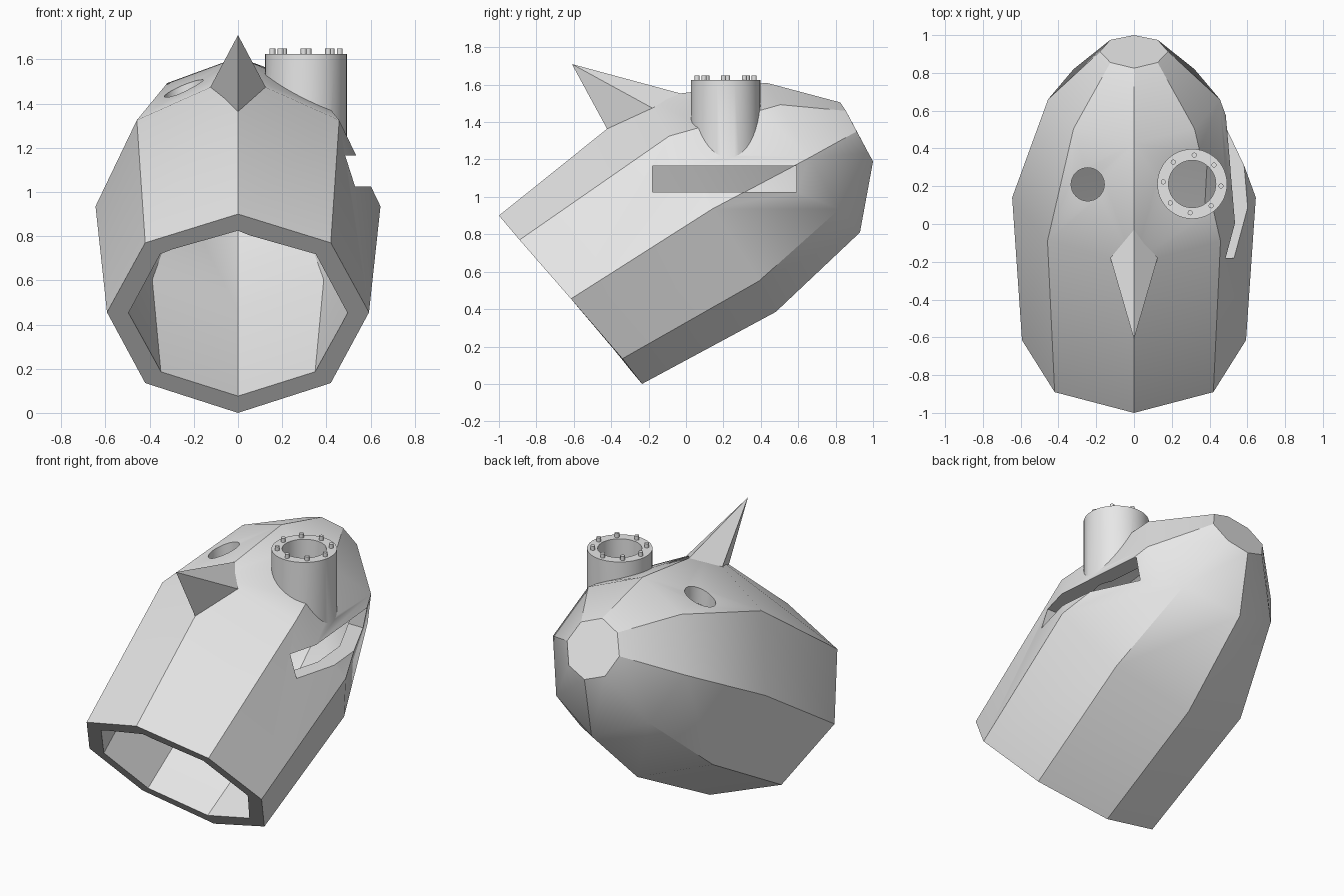
import bpy, bmesh, math
from mathutils import Vector

if "Cube" in bpy.data.objects:
    bpy.data.objects.remove(bpy.data.objects["Cube"])

grey = bpy.data.materials.new("light_grey")
grey.diffuse_color = (0.8, 0.8, 0.8, 1)
grey.use_nodes = True
grey.node_tree.nodes["Principled BSDF"].inputs["Base Color"].default_value = grey.diffuse_color

# Half cross-sections from top centre to bottom centre, mouth to rear
RINGS = [
    [(0, -1, .9), (.42, -.89, .77), (.593, -.615, .455), (.42, -.34, .135), (0, -.235, 0)],
    [(0, -.215, 1.53), (.458, -.09, 1.325), (.645, .14, .935), (.458, .39, .55), (0, .48, .385)],
    [(0, .43, 1.61), (.32, .505, 1.493), (.455, .66, 1.21), (.32, .82, .935), (0, .93, .81)],
    [(0, .825, 1.505), (.125, .855, 1.46), (.18, .913, 1.35), (.125, .975, 1.235), (0, 1, 1.19)],
]
WALL = 0.09


def finish(name, bm):
    bmesh.ops.recalc_face_normals(bm, faces=bm.faces[:])
    mesh = bpy.data.meshes.new(name)
    bm.to_mesh(mesh)
    bm.free()
    mesh.materials.append(grey)
    ob = bpy.data.objects.new(name, mesh)
    bpy.context.collection.objects.link(ob)
    return ob


def hull(name, inset=0):
    bm = bmesh.new()
    loops = []
    for half in RINGS:
        pts = half + [(-x, y, z) for x, y, z in half[3:0:-1]]
        loops.append([bm.verts.new(p) for p in pts])
    for a, b in zip(loops, loops[1:]):
        for i in range(8):
            j = (i + 1) % 8
            bm.faces.new((a[i], a[j], b[j], b[i]))
    bm.faces.new(loops[-1])
    bmesh.ops.recalc_face_normals(bm, faces=bm.faces[:])
    bm.normal_update()
    if inset:
        # shrink to the cavity, sending the open end out past the mouth
        centre = sum((v.co for v in loops[2]), Vector()) / 8
        sign = 1 if (loops[2][0].co - centre).dot(loops[2][0].normal) > 0 else -1
        moves = [(v, v.normal * inset * v.calc_shell_factor() * sign) for v in bm.verts]
        for v, d in moves:
            v.co -= d
        for a, b in zip(loops[0], loops[1]):
            a.co += (a.co - b.co) * 0.15
    bm.faces.new(loops[0])
    return finish(name, bm)


def cylinder(name, x, y, r, z0, z1, sides):
    bm = bmesh.new()
    bmesh.ops.create_cone(bm, cap_ends=True, segments=sides, radius1=r, radius2=r, depth=z1 - z0)
    bmesh.ops.translate(bm, verts=bm.verts[:], vec=(x, y, (z0 + z1) / 2))
    return finish(name, bm)


def slot_box(name):
    bm = bmesh.new()
    bmesh.ops.create_cube(bm, size=1)
    bmesh.ops.scale(bm, verts=bm.verts[:], vec=(.6, .77, .14))
    bmesh.ops.translate(bm, verts=bm.verts[:], vec=(.6, .205, 1.095))
    return finish(name, bm)


def combine(target, tool, operation):
    mod = target.modifiers.new(operation, 'BOOLEAN')
    mod.operation = operation
    mod.solver = 'EXACT'
    mod.object = tool
    bpy.context.view_layer.update()
    bpy.ops.object.select_all(action='DESELECT')
    bpy.context.view_layer.objects.active = target
    target.select_set(True)
    bpy.ops.object.modifier_apply(modifier=mod.name)
    bpy.data.objects.remove(tool, do_unlink=True)


# Hollow faceted body with pipe, side slot and round hole
PX, PY = .308, .212
body = hull("body")
combine(body, cylinder("pipe", PX, PY, .185, 1.18, 1.625, 48), 'UNION')
combine(body, hull("cavity", WALL), 'DIFFERENCE')
combine(body, cylinder("pipe_bore", PX, PY, .125, .95, 1.8, 48), 'DIFFERENCE')
combine(body, cylinder("round_hole", -.245, .21, .088, 1.1, 1.8, 32), 'DIFFERENCE')
combine(body, slot_box("side_slot"), 'DIFFERENCE')
bpy.ops.object.select_all(action='DESELECT')
bpy.context.view_layer.objects.active = body
body.select_set(True)
bpy.ops.object.shade_smooth_by_angle(angle=math.radians(30))

# Horn: four-sided spike with its root sunk in the wall
bm = bmesh.new()
base = [bm.verts.new(p) for p in
        [(0, -.42, 1.36), (.125, -.18, 1.475), (0, -.03, 1.553), (-.125, -.18, 1.475)]]
tip = bm.verts.new((0, -.61, 1.71))
root = bm.verts.new((0, -.2, 1.46))
for i in range(4):
    j = (i + 1) % 4
    bm.faces.new((base[i], base[j], tip))
    bm.faces.new((base[j], base[i], root))
finish("horn", bm)

# Bolts around the pipe rim
for i in range(8):
    a = math.radians(45 * i - 4)
    bolt = cylinder("bolt_%d" % (i + 1), PX + .153 * math.cos(a), PY + .153 * math.sin(a),
                    .0135, 1.615, 1.65, 12)
    bolt.data.shade_smooth()
    bpy.ops.object.select_all(action='DESELECT')
    bpy.context.view_layer.objects.active = bolt
    bolt.select_set(True)
    bpy.ops.object.shade_smooth_by_angle(angle=math.radians(40))
